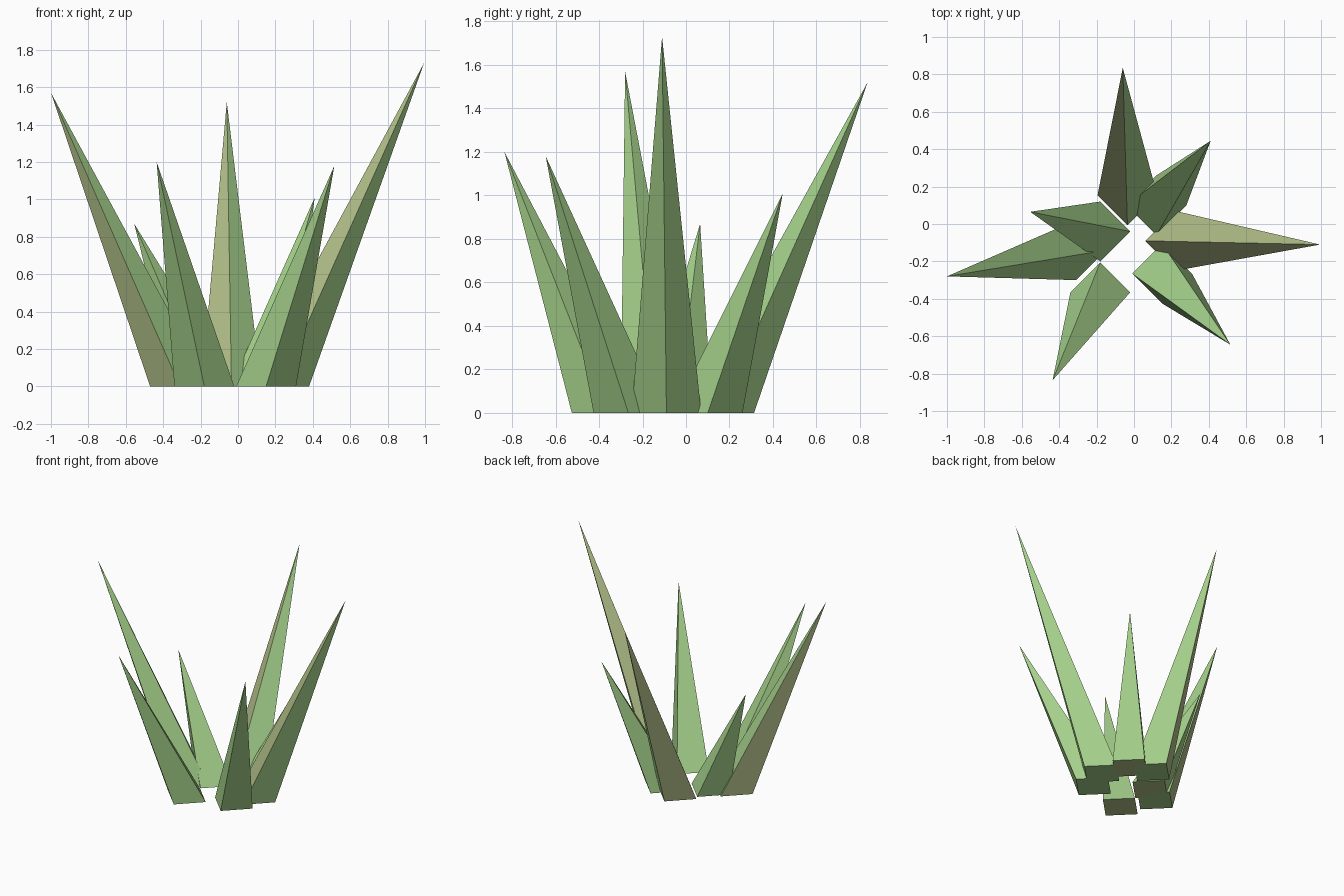
import bpy, bmesh
from mathutils import Vector

if "Cube" in bpy.data.objects:
    bpy.data.objects.remove(bpy.data.objects["Cube"])


def material(name, color):
    m = bpy.data.materials.new(name)
    m.diffuse_color = color
    m.use_nodes = True
    m.node_tree.nodes["Principled BSDF"].inputs["Base Color"].default_value = m.diffuse_color
    return m


green = material("leaf_green", (0.38, 0.64, 0.26, 1))
olive = material("leaf_olive", (0.46, 0.54, 0.26, 1))
RADIUS = 0.16


def blade(name, base, tip, two_tone, olive_base):
    """Four-sided spike on a flat diamond base, leaning to its tip."""
    bm = bmesh.new()
    bmesh.ops.create_cone(bm, cap_ends=True, segments=4, radius1=RADIUS,
                          radius2=0, depth=1)
    bmesh.ops.remove_doubles(bm, verts=bm.verts, dist=1e-4)
    for v in bm.verts:
        if v.co.z > 0:
            v.co = Vector(tip)
        else:
            v.co = Vector((v.co.x + base[0], v.co.y + base[1], 0))
    bmesh.ops.recalc_face_normals(bm, faces=bm.faces)
    # Tall blades are olive on the left; some bases are olive
    for f in bm.faces:
        low = [v.co.x for v in f.verts if v.co.z < 0.01]
        if len(low) > 2:
            f.material_index = int(olive_base)
        else:
            f.material_index = int(two_tone and sum(low) / 2 < base[0])
    me = bpy.data.meshes.new(name)
    bm.to_mesh(me)
    bm.free()
    me.materials.append(green)
    me.materials.append(olive)
    bpy.context.collection.objects.link(bpy.data.objects.new(name, me))


# Ring of blades: name, base centre, tip, olive left side, olive base
for args in [
    ("blade_right", (0.22, -0.09), (0.995, -0.11, 1.73), True, False),
    ("blade_left", (-0.31, -0.14), (-1.0, -0.28, 1.57), True, False),
    ("blade_back", (-0.035, 0.153), (-0.06, 0.835, 1.52), True, False),
    ("blade_front_left", (-0.18, -0.365), (-0.435, -0.835, 1.20), False, True),
    ("blade_front_right", (0.15, -0.265), (0.515, -0.645, 1.18), False, False),
    ("blade_back_right", (0.12, 0.10), (0.41, 0.445, 1.01), False, True),
    ("blade_short_left", (-0.18, -0.04), (-0.555, 0.065, 0.87), False, True),
]:
    blade(*args)
